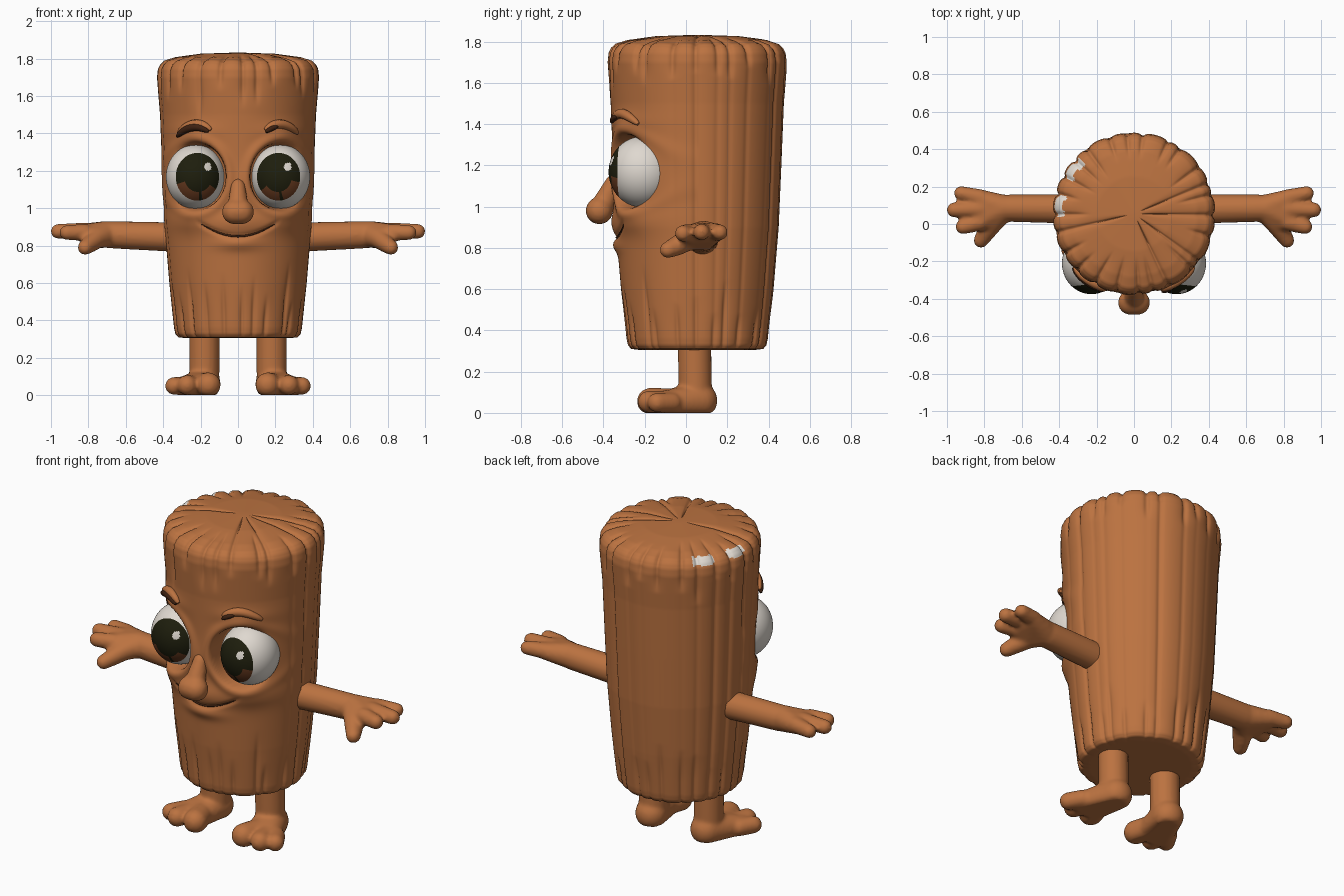
import bpy, bmesh, random
from math import sin, cos, pi, exp, hypot, atan2, asin, radians, degrees
from mathutils import Matrix, Vector

if "Cube" in bpy.data.objects:
    bpy.data.objects.remove(bpy.data.objects["Cube"])
random.seed(4)


def material(name, rgb):
    m = bpy.data.materials.new(name)
    m.use_nodes = True
    m.diffuse_color = (*rgb, 1)
    bsdf = m.node_tree.nodes["Principled BSDF"]
    bsdf.inputs["Base Color"].default_value = (*rgb, 1)
    bsdf.inputs["Roughness"].default_value = 0.7
    return m


WOOD = material("wood_brown", (0.50, 0.17, 0.052))
DARK = material("dark_brown", (0.05, 0.016, 0.006))
WHITE = material("eye_white", (0.74, 0.69, 0.63))
PUPIL = material("pupil_black", (0.013, 0.013, 0.004))
IRIS = material("iris_brown", (0.14, 0.043, 0.014))


def make_object(name, bm, mats):
    bmesh.ops.recalc_face_normals(bm, faces=bm.faces)
    me = bpy.data.meshes.new(name)
    bm.to_mesh(me)
    bm.free()
    for m in mats:
        me.materials.append(m)
    for p in me.polygons:
        p.use_smooth = True
    ob = bpy.data.objects.new(name, me)
    bpy.context.collection.objects.link(ob)
    return ob


def step(a, b, v):
    t = min(1, max(0, (v - a) / (b - a)))
    return t * t * (3 - 2 * t)


# Log body: lathe profile, carved with bark grooves and a sculpted face
CY = 0.055
SIDE = [(0.345, 0.36), (0.37, 0.6), (0.395, 0.9), (0.408, 1.2), (0.42, 1.5), (0.437, 1.7)]
BOTTOM = [(0.02, 0.305), (0.28, 0.305), (0.322, 0.31), (0.338, 0.328)]
TOP = [(0.432, 1.745), (0.42, 1.77), (0.4, 1.79), (0.34, 1.808), (0.2, 1.826), (0.02, 1.832)]
GROOVES = []
for i in range(25):
    GROOVES.append(dict(angle=2 * pi * (i + random.uniform(0.2, 0.8)) / 25 - pi,
                        top=random.uniform(0.1, 0.3), low=random.uniform(0.1, 0.35),
                        mid=random.choice([0.1, 0.3, 0.7]), reach=random.choice([0.36, 0.3, 0.08])))


def groove(t, r, z):
    depth = 0
    for g in GROOVES:
        d = abs((t - g["angle"] + pi) % (2 * pi) - pi)
        if d > 0.3:
            continue
        front = step(0.1, 0.5, cos(t))
        ends = max(step(1.75 - g["top"], 1.8 - g["top"] * 0.6, z), 1 - step(0.3 + g["low"] / 2, 0.4 + g["low"], z))
        amount = max(ends, g["mid"] * (1 - front))
        if z > 1.75:
            amount = step(g["reach"] - 0.08, g["reach"] + 0.04, r)
        depth += amount * (0.013 * exp(-(d / 0.028) ** 2) + 0.007 * exp(-(d / 0.09) ** 2))
    return depth


# Soft bumps on the face: x, z, width, height, amount
BUMPS = [(0.24, 0.94, 0.1, 0.07, 0.025), (0.22, 1.41, 0.11, 0.045, 0.013),
         (0, 0.92, 0.13, 0.06, 0.02), (0, 0.81, 0.11, 0.035, 0.02), (0, 1.1, 0.05, 0.1, 0.012)]


def smile(x):
    return 0.85 + 1.8 * x * x


def face(t, r, z):
    if cos(t) < 0 or not 0.6 < z < 1.65:
        return 0
    x = abs(r * sin(t))
    out = sum(a * exp(-((x - bx) / w) ** 2 - ((z - bz) / h) ** 2) for bx, bz, w, h, a in BUMPS)
    d = hypot((x - 0.228) / 0.157, (z - 1.17) / 0.175)
    inner = 1 - step(0.2, 0.34, x)
    out += 0.013 * exp(-((d - 1.17) / 0.15) ** 2) * (0.4 + 0.6 * inner)
    out -= 0.1 * (1 - step(0.88, 1.08, d)) * inner
    if x < 0.22:
        out -= 0.012 * exp(-((z - smile(x)) / 0.013) ** 2) * (1 - step(0.17, 0.22, x))
    return out


def on_body(x, z, lift):
    for (r0, z0), (r1, z1) in zip(SIDE, SIDE[1:]):
        if z0 <= z <= z1:
            r = r0 + (r1 - r0) * (z - z0) / (z1 - z0)
    t = asin(x / r)
    r += face(t, r, z) + lift
    return (r * sin(t), CY - r * cos(t), z)


def build_body():
    bm = bmesh.new()
    n, rows = 300, []
    knots = BOTTOM + SIDE + TOP
    for (r0, z0), (r1, z1) in zip(knots, knots[1:]):
        k = max(3, int(hypot(r1 - r0, z1 - z0) / 0.0105))
        rows += [(r0 + (r1 - r0) * i / k, z0 + (z1 - z0) * i / k) for i in range(k)]
    rows.append(knots[-1])
    rings = []
    for r, z in rows:
        ring = []
        for i in range(n):
            t = 2 * pi * i / n - pi
            g = groove(t, r, z) if r > 0.05 else 0
            rr = r + face(t, r, z) - g * step(0.2, 0.4, r)
            zz = z - g * 0.7 * step(1.72, 1.79, z)
            ring.append(bm.verts.new((rr * sin(t), CY - rr * cos(t), zz)))
        rings.append(ring)
    for a, b in zip(rings, rings[1:]):
        for i in range(n):
            j = (i + 1) % n
            bm.faces.new((a[i], a[j], b[j], b[i]))
    bm.faces.new(rings[0])
    bm.faces.new(rings[-1])
    # Two pale worn patches on the top rim
    for f in bm.faces:
        c = f.calc_center_median()
        ang = degrees(atan2(c.x, CY - c.y))
        if 1.755 < c.z < 1.792 and hypot(c.x, c.y - CY) > 0.37:
            if -136 < ang < -117 or -105 < ang < -88:
                f.material_index = 1
    make_object("log_body", bm, [WOOD, WHITE])


build_body()


# Rounded parts: hulls around balls, fused and smoothed
def blob(name, groups, side=1, voxel=0.011, smooth=5):
    bm = bmesh.new()
    for balls in groups:
        part = bmesh.new()
        for x, y, z, r in balls:
            bmesh.ops.create_icosphere(part, subdivisions=3, radius=r + 0.004,
                                       matrix=Matrix.Translation((side * x, y, z)))
        res = bmesh.ops.convex_hull(part, input=part.verts)
        junk = {v for v in res["geom_interior"] + res["geom_unused"] if isinstance(v, bmesh.types.BMVert)}
        bmesh.ops.delete(part, geom=list(junk), context="VERTS")
        bmesh.ops.recalc_face_normals(part, faces=part.faces)
        for v in part.verts:
            v.co.z = max(v.co.z, 0)
        me = bpy.data.meshes.new("part")
        part.to_mesh(me)
        part.free()
        bm.from_mesh(me)
        bpy.data.meshes.remove(me)
    ob = make_object(name, bm, [WOOD])
    rm = ob.modifiers.new("fuse", "REMESH")
    rm.mode, rm.voxel_size, rm.use_smooth_shade = "VOXEL", voxel, True
    sm = ob.modifiers.new("soften", "SMOOTH")
    sm.factor, sm.iterations = 0.5, smooth


ARM = [[(0.33, 0.08, 0.845, 0.075), (0.68, 0.085, 0.858, 0.069)],
       [(0.7, 0.085, 0.86, 0.068), (0.83, 0.14, 0.872, 0.042), (0.83, 0.02, 0.865, 0.043), (0.75, 0.01, 0.84, 0.05)],
       [(0.82, 0.14, 0.875, 0.042), (0.925, 0.165, 0.875, 0.034)],
       [(0.82, 0.08, 0.88, 0.04), (0.962, 0.075, 0.876, 0.036)],
       [(0.82, 0.01, 0.87, 0.042), (0.915, -0.015, 0.87, 0.036)],
       [(0.75, 0.01, 0.84, 0.05), (0.79, -0.04, 0.81, 0.043), (0.818, -0.088, 0.79, 0.036)]]
LEG = [[(0.18, 0.04, 0.4, 0.078), (0.18, 0.045, 0.1, 0.077)],
       [(0.18, 0.065, 0.06, 0.084), (0.28, -0.1, 0.045, 0.055), (0.18, -0.11, 0.05, 0.055)],
       [(0.18, -0.09, 0.056, 0.06), (0.158, -0.172, 0.056, 0.062)],
       [(0.25, -0.09, 0.054, 0.05), (0.272, -0.18, 0.054, 0.05)],
       [(0.3, -0.07, 0.05, 0.045), (0.342, -0.14, 0.05, 0.044)]]
NOSE = [[(-0.02, -0.42, 0.98, 0.062), (0.02, -0.42, 0.98, 0.062)],
        [(0, -0.41, 0.99, 0.055), (0, -0.35, 1.12, 0.035)]]
blob("nose", NOSE)


# Eyes: ball with its pole to the front, so the rings give a round iris
def eye(name, side):
    bm = bmesh.new()
    bmesh.ops.create_uvsphere(bm, u_segments=80, v_segments=64, radius=1)
    for f in bm.faces:
        c = f.calc_center_median()
        rho, ang = hypot(c.x, c.y), degrees(atan2(c.y, c.x)) % 360
        if c.z > 0 and rho < 0.73:
            f.material_index = 1
            shift = 8 * side
            if rho > 0.47 and 207 + shift < ang < 337 + shift and abs(ang - 280) > 5:
                f.material_index = 2
            if hypot(c.x - 0.33, c.y - 0.31) < 0.13:
                f.material_index = 0
    turn = Matrix.Rotation(radians(-6 * side), 4, "Z") @ Matrix.Rotation(pi / 2, 4, "X")
    size = Matrix.Diagonal(Vector((0.157, 0.165, 0.172, 1)))
    bm.transform(Matrix.Translation((0.228 * side, -0.21, 1.168)) @ size @ turn)
    make_object(name, bm, [WHITE, PUPIL, IRIS])


# Tubes laid on the body surface: mouth line and eyebrows
def tube(name, points, mat, depth, lift):
    cu = bpy.data.curves.new(name, "CURVE")
    cu.dimensions, cu.bevel_depth, cu.bevel_resolution, cu.use_fill_caps = "3D", depth, 4, True
    sp = cu.splines.new("POLY")
    sp.points.add(len(points) - 1)
    for i, (p, (x, z)) in enumerate(zip(sp.points, points)):
        p.co = (*on_body(x, z, lift), 1)
        p.radius = 0.35 + 0.65 * sin(pi * i / (len(points) - 1)) ** 0.5
    sp.use_smooth = True
    cu.materials.append(mat)
    bpy.context.collection.objects.link(bpy.data.objects.new(name, cu))


def brow_path(side, start, end, drop):
    xs = [start + (end - start) * i / 14 for i in range(15)]
    return [(side * x, 1.45 - drop - 5.5 * (x - 0.215) ** 2) for x in xs]


tube("mouth", [(x / 100, smile(x / 100)) for x in range(-19, 20)], DARK, 0.006, 0.001)
for side, word in ((1, "left"), (-1, "right")):
    blob(word + "_arm", ARM, side)
    blob(word + "_leg", LEG, side)
    eye(word + "_eye", side)
    tube(word + "_eyebrow", brow_path(side, 0.14, 0.31, 0), WOOD, 0.024, 0.006)
tube("right_eyebrow_shade", brow_path(-1, 0.15, 0.31, 0.017), DARK, 0.021, 0.014)
tube("left_eyebrow_shade", brow_path(1, 0.14, 0.2, 0.012), DARK, 0.014, 0.018)
